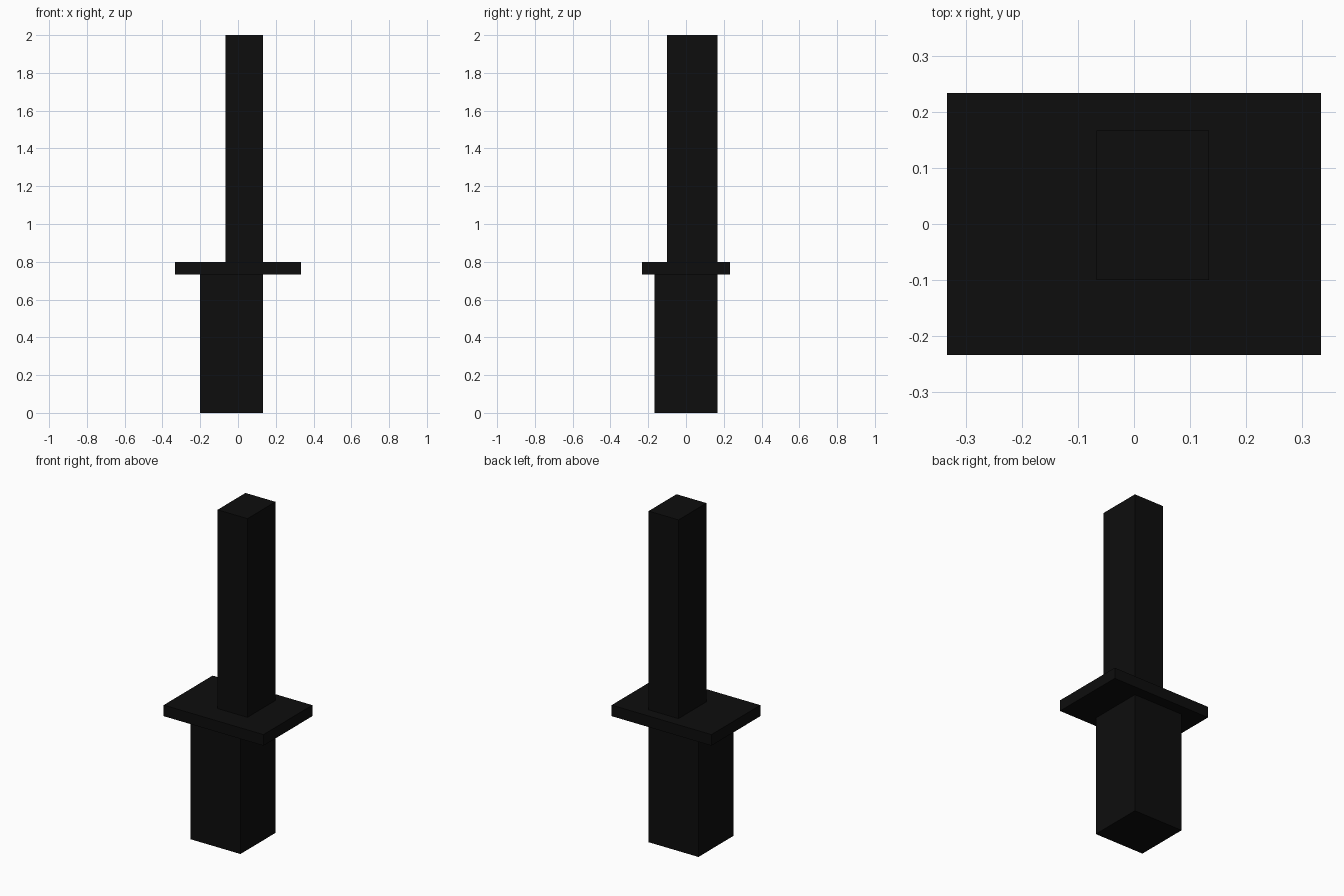
import bpy
import bmesh
from mathutils import Vector

cube = bpy.data.objects.get("Cube")
if cube:
    bpy.data.objects.remove(cube, do_unlink=True)

# Single near-black colour
black = bpy.data.materials.new("matte_black")
black.use_nodes = True
colour = (0.004, 0.004, 0.004, 1.0)
black.diffuse_color = colour
black.node_tree.nodes["Principled BSDF"].inputs["Base Color"].default_value = colour


def box(name, low, high):
    """Flat-shaded box between two opposite corners."""
    low, high = Vector(low), Vector(high)
    bm = bmesh.new()
    bmesh.ops.create_cube(bm, size=1.0)
    bmesh.ops.scale(bm, vec=high - low, verts=bm.verts)
    mesh = bpy.data.meshes.new(name)
    bm.to_mesh(mesh)
    bm.free()
    mesh.materials.append(black)
    obj = bpy.data.objects.new(name, mesh)
    obj.location = (low + high) / 2
    bpy.context.collection.objects.link(obj)
    return obj


# Thick lower block, flat collar plate, slim upper shaft
box("lower_block", (-0.2, -0.1667, 0.0), (0.1333, 0.1667, 0.7333))
box("collar_plate", (-0.3333, -0.2333, 0.7333), (0.3333, 0.2333, 0.8))
box("upper_shaft", (-0.0667, -0.1, 0.8), (0.1333, 0.1667, 2.0))
